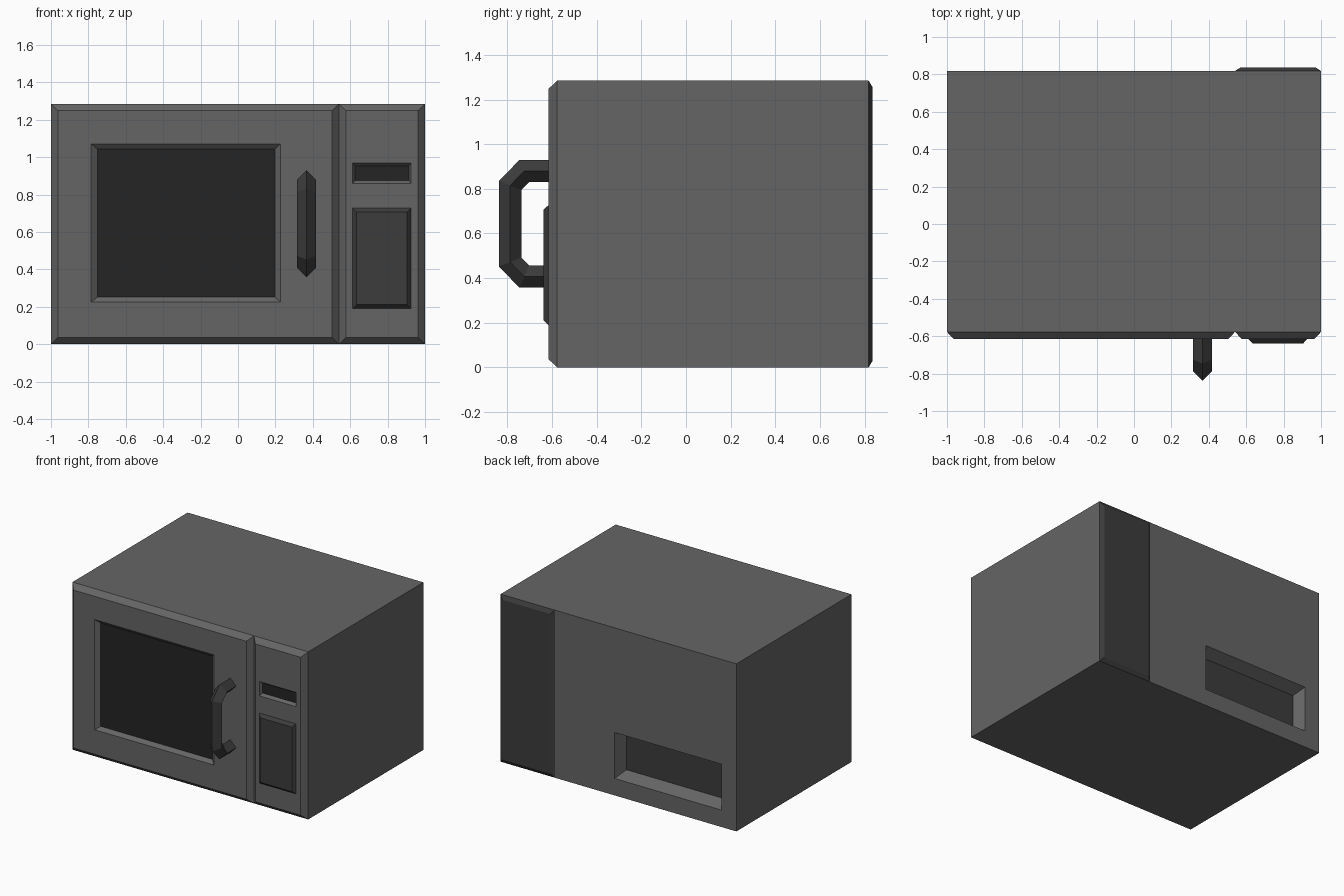
import bpy
import bmesh
from mathutils import Vector

if "Cube" in bpy.data.objects:
    bpy.data.objects.remove(bpy.data.objects["Cube"])


def material(name, v):
    m = bpy.data.materials.new(name)
    m.diffuse_color = (v, v, v, 1)
    m.use_nodes = True
    m.node_tree.nodes["Principled BSDF"].inputs["Base Color"].default_value = m.diffuse_color
    return m


SHELL = material("shell_grey", 0.13)
TRIM = material("dark_trim", 0.045)
GLASS = material("black_glass", 0.018)


def make(name, rings, mats, end_mat=0):
    """Skin a list of equal-sized point rings, capping both ends."""
    bm = bmesh.new()
    loops = [[bm.verts.new(p) for p in ring] for ring in rings]
    n = len(loops[0])
    for a, b in zip(loops, loops[1:]):
        for i in range(n):
            j = (i + 1) % n
            bm.faces.new((a[i], a[j], b[j], b[i]))
    bm.faces.new(loops[0])
    bm.faces.new(loops[-1]).material_index = end_mat
    bmesh.ops.recalc_face_normals(bm, faces=bm.faces[:])
    me = bpy.data.meshes.new(name)
    bm.to_mesh(me)
    bm.free()
    for m in mats:
        me.materials.append(m)
    ob = bpy.data.objects.new(name, me)
    bpy.context.collection.objects.link(ob)
    return ob


def rect(x0, x1, z0, z1, y):
    return [(x0, y, z0), (x1, y, z0), (x1, y, z1), (x0, y, z1)]


H = 1.285                       # total height
FRONT, BACK = -0.577, 0.818     # main body depth
FACE = -0.616                   # front face of door and panel

# Main body with the recessed vent in the back
make("body", [rect(-1, 1, 0, H, FRONT), rect(-1, 1, 0, H, BACK),
              rect(-0.872, 0.032, 0.13, 0.482, BACK),
              rect(-0.832, -0.008, 0.175, 0.437, BACK - 0.085)], [SHELL, TRIM], 1)

# Chamfered door with the sunken window
make("door", [rect(-1, 0.54, 0, H, FRONT), rect(-0.963, 0.503, 0.037, H - 0.037, FACE),
              rect(-0.785, 0.226, 0.225, 1.07, FACE),
              rect(-0.752, 0.198, 0.251, 1.043, FACE + 0.025)], [SHELL, GLASS], 1)

# Control panel with the sunken display
make("control_panel", [rect(0.54, 1, 0, H, FRONT), rect(0.578, 0.963, 0.037, H - 0.037, FACE),
                       rect(0.613, 0.925, 0.859, 0.968, FACE),
                       rect(0.625, 0.914, 0.875, 0.953, FACE + 0.022)], [SHELL, GLASS], 1)

# Raised keypad
make("keypad", [rect(0.613, 0.925, 0.19, 0.727, FACE),
                rect(0.634, 0.904, 0.211, 0.706, -0.639)], [TRIM])

# Chamfered strip on the back
make("back_strip", [rect(0.54, 1, 0, H, BACK),
                    rect(0.568, 0.972, 0.03, H - 0.03, 0.836)], [TRIM])

# Handle: diamond section mitred along a bent path
path = [Vector((0.366, y, z)) for y, z in
        ((-0.6, 0.88), (-0.725, 0.88), (-0.788, 0.815),
         (-0.788, 0.472), (-0.725, 0.407), (-0.6, 0.407))]
R = 0.05
side = Vector((R, 0, 0))
rings = []
for i, p in enumerate(path):
    d0 = (p - path[max(i - 1, 0)]).normalized() if i else (path[1] - p).normalized()
    d1 = (path[i + 1] - p).normalized() if i < len(path) - 1 else d0
    t = (d0 + d1).normalized()
    out = Vector((0, t.z, -t.y)) * (R / t.dot(d0))
    rings.append([p + side, p + out, p - side, p - out])
make("handle", rings, [TRIM])
